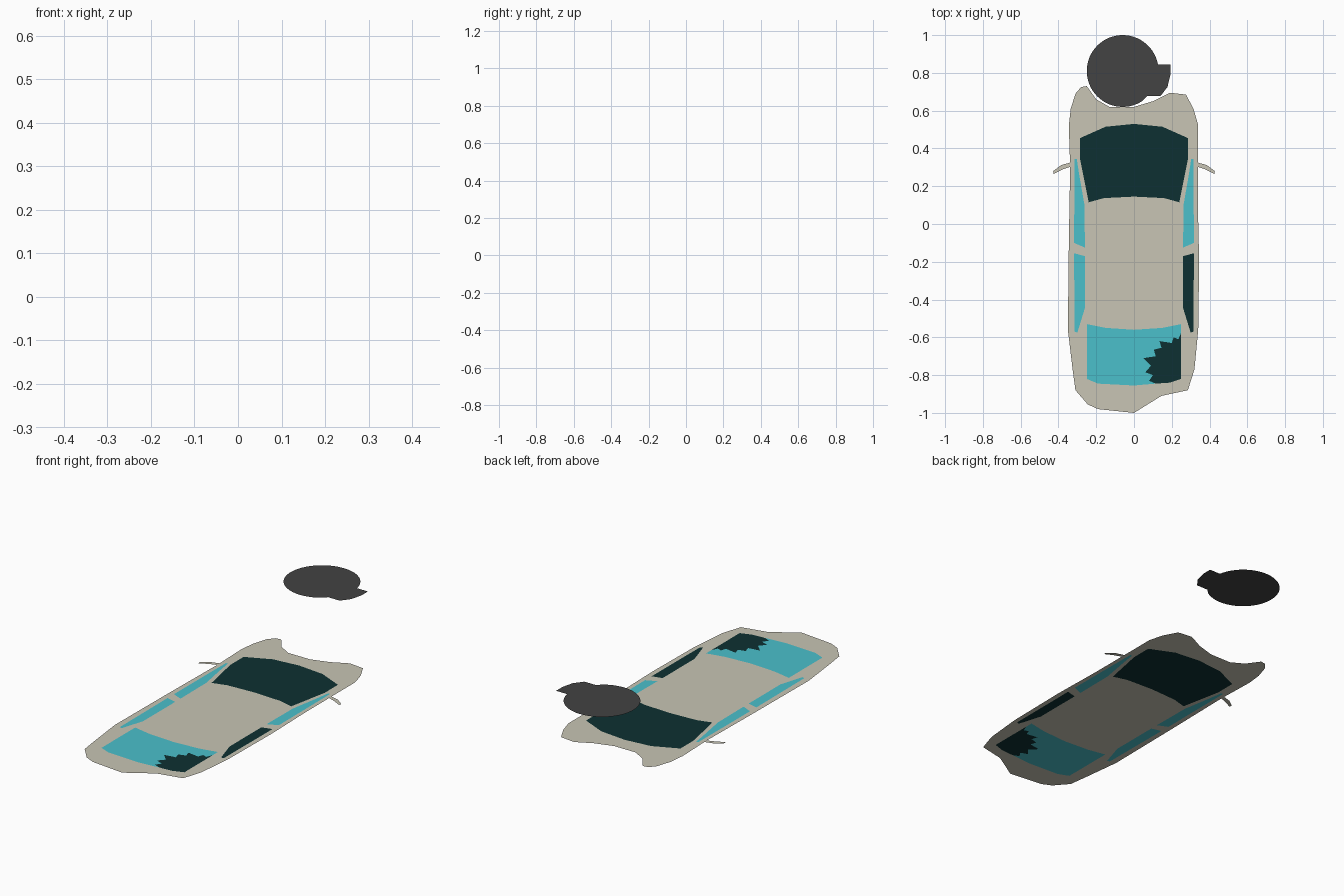
import bpy, bmesh
from math import radians, cos, sin

if "Cube" in bpy.data.objects:
    bpy.data.objects.remove(bpy.data.objects["Cube"])


def material(name, rgb):
    m = bpy.data.materials.new(name)
    m.diffuse_color = (*rgb, 1)
    m.use_nodes = True
    m.node_tree.nodes["Principled BSDF"].inputs["Base Color"].default_value = m.diffuse_color
    return m


PAINT = material("paint", (0.58, 0.56, 0.46))
GLASS = material("glass", (0.07, 0.53, 0.60))
DARK = material("dark_opening", (0.004, 0.03, 0.032))
SOOT = material("soot", (0.056, 0.056, 0.056))


def sheet(name, mat, outline, z=0.0, holes=()):
    """Flat upward-facing sheet with optional holes."""
    bm = bmesh.new()
    for loop in (outline, *holes):
        vs = [bm.verts.new((x, y, z)) for x, y in loop]
        for a, b in zip(vs, vs[1:] + vs[:1]):
            bm.edges.new((a, b))
    bmesh.ops.triangle_fill(bm, use_beauty=True, edges=bm.edges[:], normal=(0, 0, 1))
    for f in bm.faces:
        f.normal_update()
        if f.normal.z < 0:
            f.normal_flip()
    me = bpy.data.meshes.new(name)
    bm.to_mesh(me)
    bm.free()
    me.materials.append(mat)
    ob = bpy.data.objects.new(name, me)
    bpy.context.collection.objects.link(ob)
    return ob


def flip(points):
    return [(-x, y) for x, y in points]


# Window shapes, also used as holes in the body
half = [(0, .53), (.15, .515), (.285, .455), (.285, .34), (.24, .115), (.16, .137), (0, .145)]
windshield = half + flip(half[1:-1])[::-1]
front_side = [(.315, .345), (.303, .345), (.29, .26), (.262, .1), (.26, -.125), (.317, -.10)]
rear_side = [(.317, -.155), (.26, -.17), (.26, -.445), (.30, -.575), (.315, -.57)]

# Rear window split along a jagged break
glass_rim = [(.25, -.53), (.15, -.55), (0, -.56), (-.15, -.55), (-.25, -.53),
             (-.25, -.82), (-.19, -.845), (0, -.855)]
crack = [(.115, -.845), (.08, -.83), (.10, -.80), (.06, -.785), (.09, -.75), (.05, -.71),
         (.115, -.70), (.105, -.665), (.145, -.655), (.135, -.62), (.20, -.63),
         (.21, -.60), (.235, -.61), (.25, -.575)]
broken_rim = [(.25, -.82), (.19, -.84)]
rear_window = glass_rim + [crack[0]] + broken_rim[::-1] + [crack[-1]]

# Dented body
body = [(0, -1), (.145, -.91), (.285, -.88), (.32, -.77), (.34, -.56), (.345, -.2), (.338, .1),
        (.338, .53), (.315, .61), (.275, .685), (.19, .695), (.10, .65), (0, .62),
        (-.13, .62), (-.20, .66), (-.25, .73), (-.28, .725), (-.31, .69), (-.335, .61),
        (-.345, .52), (-.338, .3), (-.345, -.1), (-.35, -.56), (-.325, -.77),
        (-.31, -.88), (-.245, -.955), (-.19, -.98)]
sides = [front_side, flip(front_side), rear_side, flip(rear_side)]
sheet("car_body", PAINT, body, holes=[windshield, rear_window] + sides)

# Windows
sheet("windshield_opening", DARK, windshield)
for name, mat, pts in zip(("front_right_window", "front_left_window",
                           "rear_right_opening", "rear_left_window"),
                          (GLASS, GLASS, DARK, GLASS), sides):
    sheet(name, mat, pts)
sheet("rear_glass", GLASS, glass_rim + crack)
sheet("rear_glass_break", DARK, broken_rim + crack)

# Door mirrors
mirror = [(.338, .325), (.385, .312), (.428, .28), (.425, .265), (.38, .288), (.338, .303)]
sheet("right_mirror", PAINT, mirror)
sheet("left_mirror", PAINT, flip(mirror))

# Raised dark disc with a lobe: one outline, arc then lobe
arc = [(-.06 + .19 * cos(radians(a)), .81 + .19 * sin(radians(a)))
       for a in [10.7 + i * 292.7 / 52 for i in range(53)]]
lobe = [(.07, .677), (.14, .677), (.177, .725), (.193, .79), (.193, .845)]
sheet("raised_disc", SOOT, arc + lobe, z=0.336)
